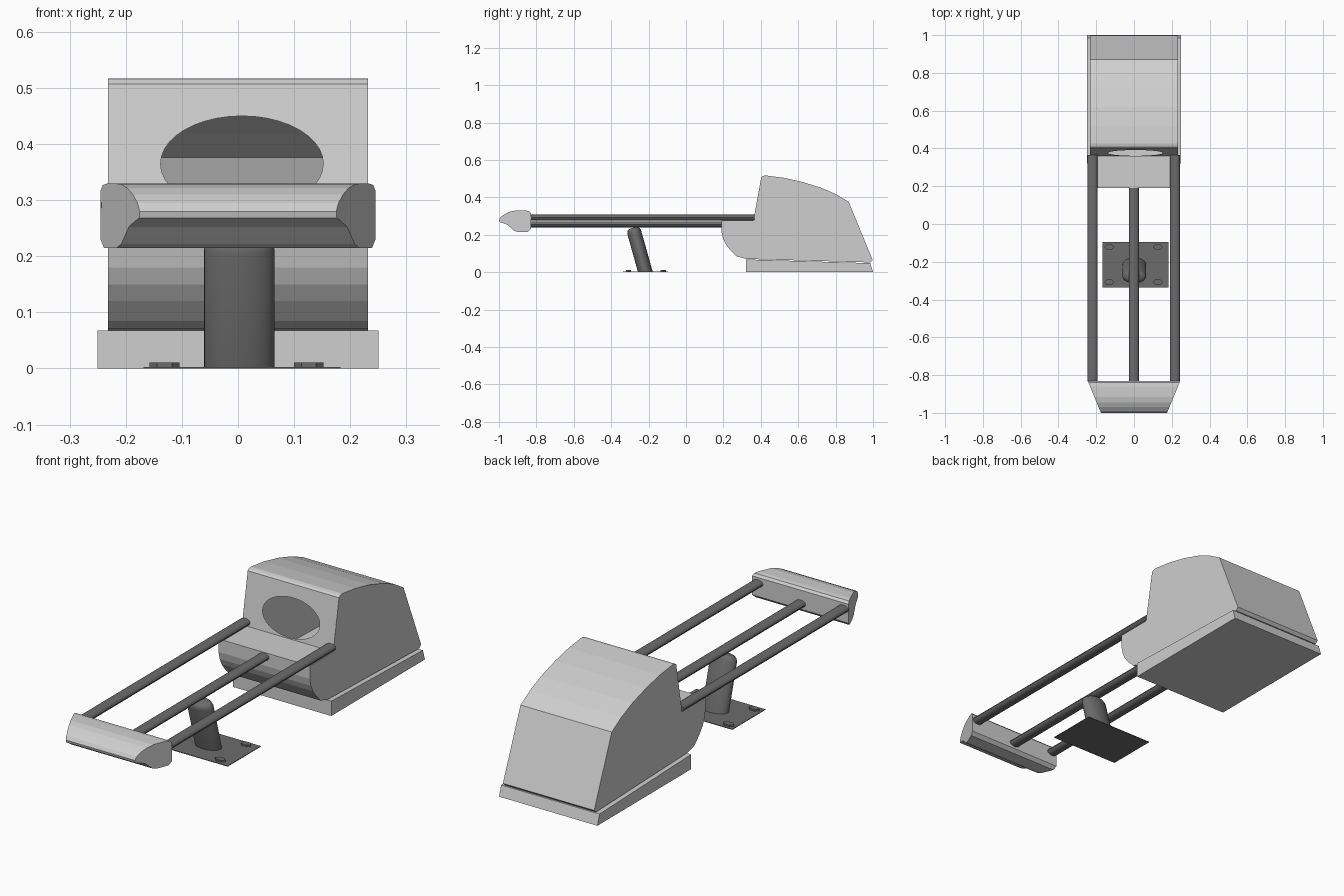
import bpy
import bmesh
from math import sin, cos, pi, radians
from mathutils import Vector

if "Cube" in bpy.data.objects:
    bpy.data.objects.remove(bpy.data.objects["Cube"])


def make_material(name, value):
    mat = bpy.data.materials.new(name)
    mat.use_nodes = True
    colour = (value, value, value, 1)
    mat.diffuse_color = colour
    mat.node_tree.nodes["Principled BSDF"].inputs["Base Color"].default_value = colour
    return mat


LIGHT = make_material("light grey", 0.62)
DARK = make_material("dark grey", 0.15)
STRETCH = 1.65  # round parts are wider across x than deep


def finish(bm, name, mat, smooth=False):
    bmesh.ops.recalc_face_normals(bm, faces=bm.faces)
    mesh = bpy.data.meshes.new(name)
    bm.to_mesh(mesh)
    bm.free()
    obj = bpy.data.objects.new(name, mesh)
    bpy.context.scene.collection.objects.link(obj)
    mesh.materials.append(mat)
    if smooth:
        bpy.ops.object.select_all(action="DESELECT")
        obj.select_set(True)
        bpy.context.view_layer.objects.active = obj
        bpy.ops.object.shade_smooth_by_angle(angle=radians(35))
    return obj


def prism(profile, half_width):
    """Side profile of (y, z) points spread across x; half_width depends on y."""
    bm = bmesh.new()
    left = [bm.verts.new((half_width(y), y, z)) for y, z in profile]
    right = [bm.verts.new((-half_width(y), y, z)) for y, z in profile]
    bm.faces.new(left)
    bm.faces.new(right[::-1])
    n = len(profile)
    strips = [bm.faces.new((left[i], right[i], right[(i + 1) % n], left[(i + 1) % n]))
              for i in range(n)]
    return bm, left, right, strips


def tube(name, rings, sides, mat, smooth=True):
    """Oval tube through rings of (centre, y-radius, in-plane direction)."""
    bm = bmesh.new()
    loops = []
    for centre, radius, side in rings:
        loops.append([bm.verts.new(Vector(centre)
                                   + Vector((STRETCH * radius * cos(a), 0, 0))
                                   + Vector(side) * radius * sin(a))
                      for a in (2 * pi * i / sides for i in range(sides))])
    for low, high in zip(loops, loops[1:]):
        for i in range(sides):
            j = (i + 1) % sides
            bm.faces.new((low[i], low[j], high[j], high[i]))
    bm.faces.new(loops[0][::-1])
    bm.faces.new(loops[-1])
    return finish(bm, name, mat, smooth)


# Housing: hollow shell, the first strip is the leaning front panel
housing = [(0.36, 0.275), (0.402, 0.507), (0.41, 0.514), (0.425, 0.517),
           (0.52, 0.505), (0.62, 0.483), (0.72, 0.452), (0.8, 0.418), (0.87, 0.376),
           (0.998, 0.065), (0.985, 0.052), (0.32, 0.071), (0.27, 0.085),
           (0.235, 0.12), (0.212, 0.15), (0.198, 0.18), (0.19, 0.215), (0.19, 0.275)]
bm, left, right, strips = prism(housing, lambda y: 0.232)
bmesh.ops.delete(bm, geom=[strips[0]], context="FACES_ONLY")

# Oval opening in the front panel
bottom, top = Vector((0, *housing[0])), Vector((0, *housing[1]))
SEGMENTS = 40
oval = []
for i in range(SEGMENTS):
    a = 2 * pi * i / SEGMENTS
    z = 0.365 + 0.085 * sin(a)
    point = bottom.lerp(top, (z - bottom.z) / (top.z - bottom.z))
    oval.append(bm.verts.new((0.007 + 0.145 * cos(a), point.y, z)))
half = SEGMENTS // 2
bm.faces.new([left[1], right[1]] + oval[half::-1])
bm.faces.new([right[1], right[0], left[0], left[1], oval[0]] + oval[:half - 1:-1])
finish(bm, "housing", LIGHT)

# Base under the housing
bm = prism([(0.32, 0), (1, 0), (0.985, 0.048), (0.32, 0.068)], lambda y: 0.25)[0]
finish(bm, "base", LIGHT)

# Tapered front bar
bar = [(-0.83, 0.23), (-0.83, 0.317), (-0.84, 0.327), (-0.86, 0.33), (-0.915, 0.329),
       (-0.945, 0.322), (-0.97, 0.31), (-0.99, 0.295), (-1, 0.28), (-0.997, 0.268),
       (-0.975, 0.261), (-0.952, 0.252), (-0.935, 0.236), (-0.92, 0.222),
       (-0.9, 0.215), (-0.845, 0.215)]
bm = prism(bar, lambda y: 0.245 - 0.07 * (-0.83 - y) / 0.17)[0]
finish(bm, "front_bar", LIGHT)

# Three long rails
for name, x, z, end in (("right_rail", -0.219, 0.291, 0.365),
                        ("middle_rail", -0.001, 0.256, 0.195),
                        ("left_rail", 0.216, 0.291, 0.365)):
    tube(name, [((x, y, z), 0.016, (0, 0, 1)) for y in (-0.835, end)], 16, DARK)

# Leaning support post with a rounded top
axis = Vector((0, -0.27, 0.963)).normalized()
across = Vector((0, axis.z, -axis.y))
foot = Vector((0.002, -0.217, 0))
post = [(foot, 0.038, (0, 1.04, 0))]
for height, radius in ((0.222, 0.038), (0.234, 0.035), (0.242, 0.029), (0.246, 0.02)):
    post.append((foot + axis * height, radius, across))
tube("support_post", post, 32, DARK)

# Floor plate
bm = bmesh.new()
bmesh.ops.create_cube(bm, size=1)
bmesh.ops.scale(bm, verts=bm.verts, vec=(0.351, 0.24, 0.003))
bmesh.ops.translate(bm, verts=bm.verts, vec=(0.0075, -0.216, 0.0015))
finish(bm, "floor_plate", DARK)

# Bolt heads
for side, x in (("right", -0.131), ("left", 0.126)):
    for place, y in (("front", -0.308), ("back", -0.122)):
        tube(f"{place}_{side}_bolt",
             [((x, y, z), 0.016, (0, 1, 0)) for z in (0.002, 0.011)], 6, DARK, False)
